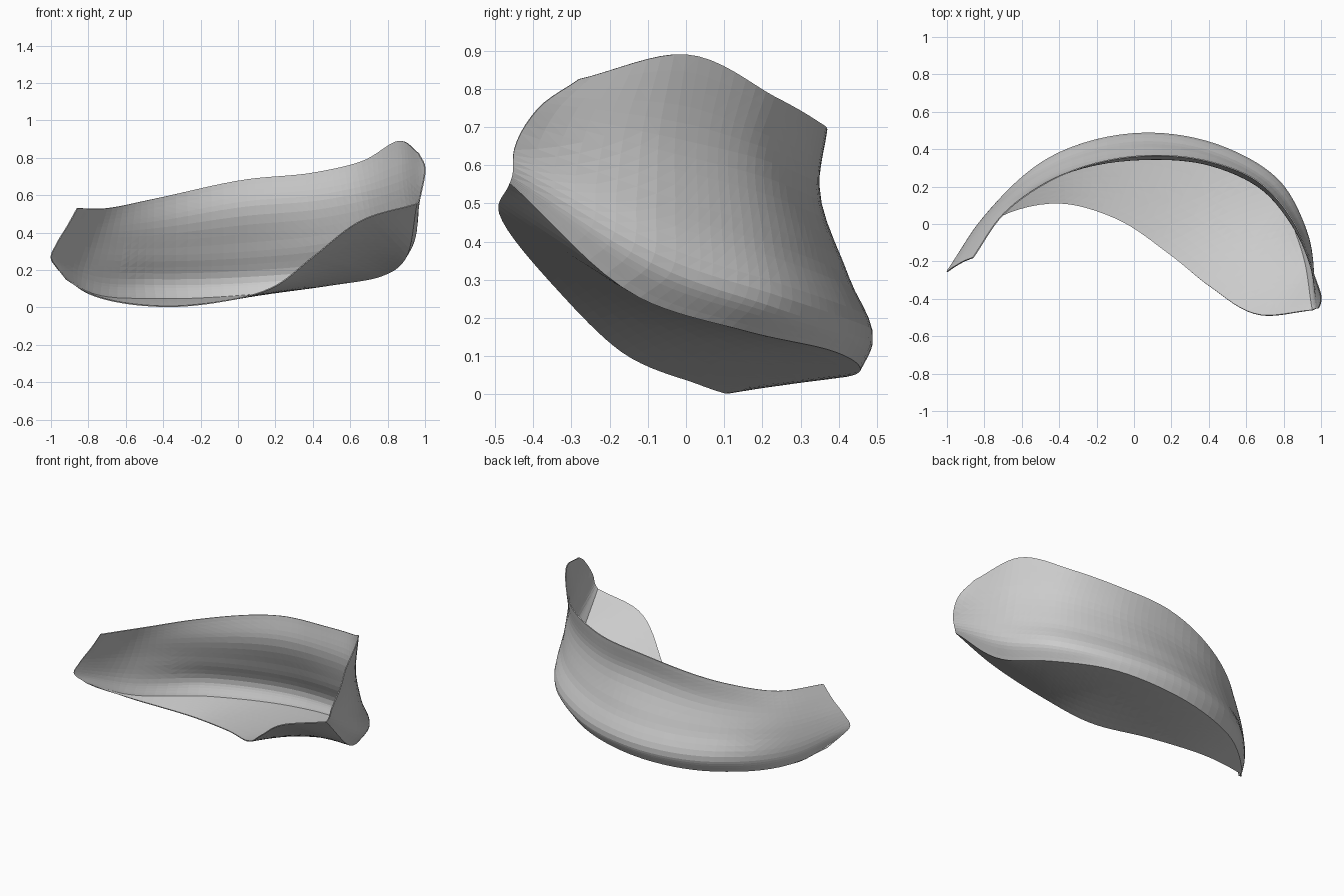
import bpy
import bmesh
from mathutils import Vector
from mathutils.geometry import interpolate_bezier

old_cube = bpy.data.objects.get("Cube")
if old_cube:
    bpy.data.objects.remove(old_cube, do_unlink=True)

# Rails running lengthwise along the curved shell, from its narrow tip to its ear
rim = [(-.86, -.18, .53), (-.7, .05, .53), (-.45, .23, .58), (.05, .365, .685),
       (.4, .335, .72), (.66, .23, .78), (.86, 0, .89), (.965, -.28, .825)]
waist = [(-.91, -.2, .44), (-.73, .06, .43), (-.45, .24, .46), (.05, .345, .54),
         (.42, .31, .57), (.69, .18, .62), (.86, -.03, .67), (1, -.39, .745)]
lower_wall = [(-.97, -.235, .34), (-.77, .06, .29), (-.45, .3, .28), (.05, .425, .3),
              (.45, .36, .34), (.73, .2, .4), (.89, -.03, .47), (.985, -.45, .64)]
bulge = [(-1, -.255, .27), (-.81, .025, .15), (-.45, .355, .12), (.05, .485, .13),
         (.5, .4, .17), (.79, .21, .235), (.92, -.04, .32), (.965, -.455, .57)]
fold = [(-.96, -.2, .2), (-.82, -.01, .09), (-.44, .325, .045), (.05, .455, .065),
        (.5, .37, .12), (.77, .15, .17), (.89, -.12, .255), (.955, -.46, .555)]
floor_edge = [(-.92, -.13, .15), (-.8, -.01, .075), (-.4, .11, .005), (-.1, .03, .03),
              (.2, -.17, .115), (.4, -.33, .27), (.68, -.487, .475), (.94, -.462, .55)]


def smooth_path(points, steps):
    """Resample a path as Bezier segments with chord-weighted tangents."""
    pts = [Vector(p) for p in points]
    pts = [2 * pts[0] - pts[1]] + pts + [2 * pts[-1] - pts[-2]]
    tangents = []
    for a, b, c in zip(pts, pts[1:], pts[2:]):
        before, after = (b - a).length, (c - b).length
        tangents.append(((b - a) * after / before + (c - b) * before / after)
                        / (before + after))
    knots = pts[1:-1]
    path = [knots[0]]
    for i in range(len(knots) - 1):
        start, end = knots[i], knots[i + 1]
        reach = (end - start).length / 3
        path += interpolate_bezier(start, start + tangents[i] * reach,
                                   end - tangents[i + 1] * reach, end, steps + 1)[1:]
    return path


def make_material(name, colour):
    mat = bpy.data.materials.new(name)
    mat.use_nodes = True
    mat.diffuse_color = colour
    mat.node_tree.nodes["Principled BSDF"].inputs["Base Color"].default_value = colour
    return mat


def loft(name, wall_rails, floor_rails, along, across, material):
    """Skin a rounded wall, then a flat floor that meets it in a crease."""
    walls = zip(*[smooth_path(rail, along) for rail in wall_rails])
    floors = zip(*[smooth_path(rail, along) for rail in floor_rails])
    bm = bmesh.new()
    grid = []
    for wall, floor in zip(walls, floors):
        section = smooth_path(wall, across) + smooth_path(floor, across * 2)[1:]
        grid.append([bm.verts.new(p) for p in section])
    for near, far in zip(grid, grid[1:]):
        for i in range(len(near) - 1):
            bm.faces.new((near[i], near[i + 1], far[i + 1], far[i]))
    bmesh.ops.triangulate(bm, faces=bm.faces)
    mesh = bpy.data.meshes.new(name)
    bm.to_mesh(mesh)
    bm.free()
    mesh.materials.append(material)
    obj = bpy.data.objects.new(name, mesh)
    bpy.context.collection.objects.link(obj)
    return obj


# Thin curved shell: upright back wall rolling under into a rising floor
stone = make_material("light grey", (.6, .6, .6, 1))
shell = loft("curved_shell", [rim, waist, lower_wall, bulge, fold],
             [fold, floor_edge], 8, 5, stone)
thickness = shell.modifiers.new("thin_wall", "SOLIDIFY")
thickness.thickness = .006
thickness.offset = 0
